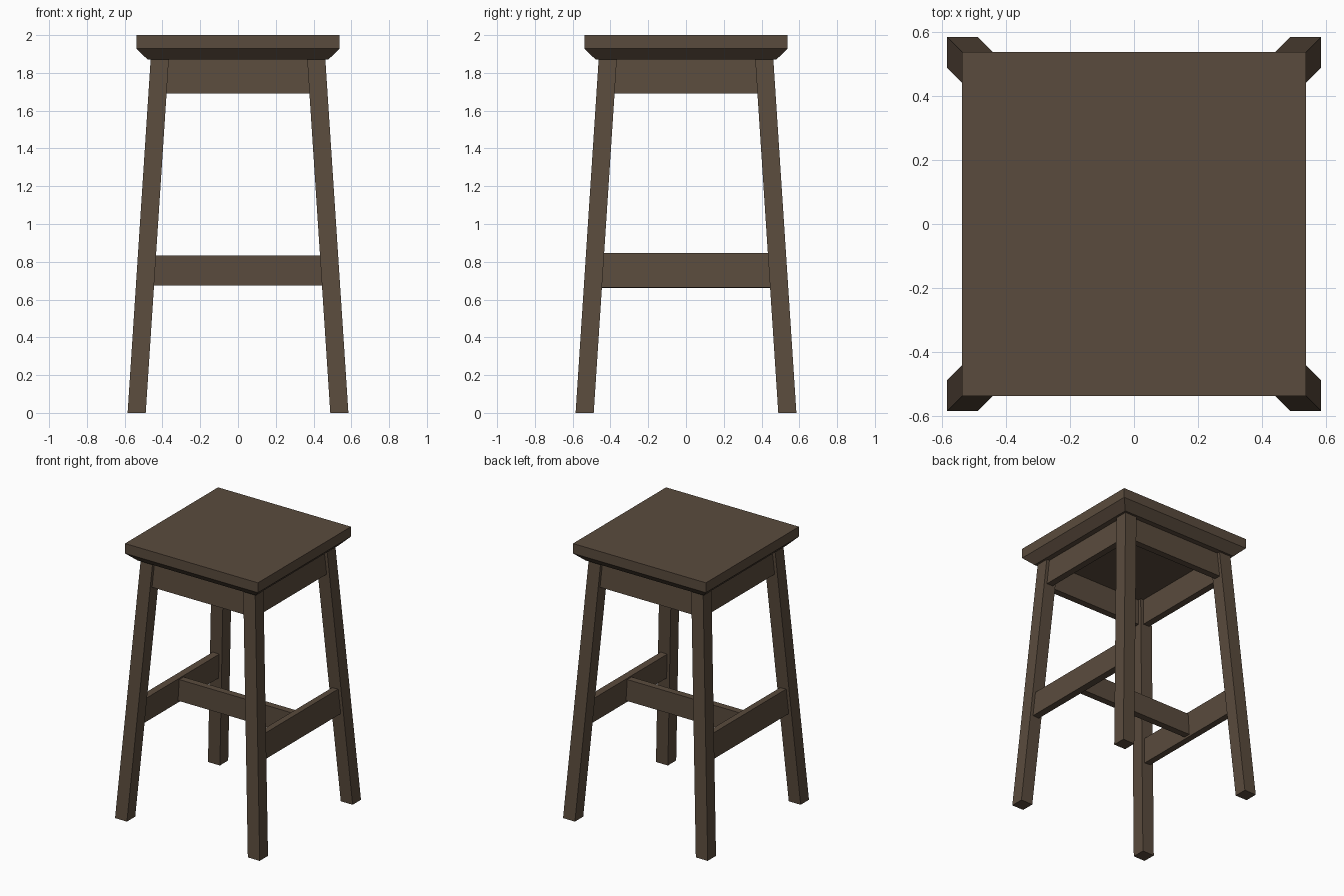
import bpy, bmesh, math

if "Cube" in bpy.data.objects:
    bpy.data.objects.remove(bpy.data.objects["Cube"])

wood = bpy.data.materials.new("dark brown wood")
wood.diffuse_color = (0.102, 0.0704, 0.0467, 1)
wood.use_nodes = True
wood.node_tree.nodes["Principled BSDF"].inputs["Base Color"].default_value = wood.diffuse_color

SLOPE = 0.122 / 1.87          # inward lean of the legs per unit of height


def loft(name, sections):
    """Solid through rectangles given as (x0, x1, y0, y1, z), bottom to top."""
    bm = bmesh.new()
    rings = [[bm.verts.new(p) for p in
              ((x0, y0, z), (x1, y0, z), (x1, y1, z), (x0, y1, z))]
             for x0, x1, y0, y1, z in sections]
    bm.faces.new(rings[0][::-1])
    bm.faces.new(rings[-1])
    for a, b in zip(rings, rings[1:]):
        for i in range(4):
            j = (i + 1) % 4
            bm.faces.new((a[i], a[j], b[j], b[i]))
    bmesh.ops.recalc_face_normals(bm, faces=bm.faces)
    me = bpy.data.meshes.new(name)
    bm.to_mesh(me)
    bm.free()
    me.materials.append(wood)
    ob = bpy.data.objects.new(name, me)
    bpy.context.collection.objects.link(ob)
    return ob


def leg_mid(z):
    return 0.5365 - SLOPE * z


# Seat slab with chamfered underside
loft("seat", [(-h, h, -h, h, z) for h, z in
              ((0.478, 1.87), (0.537, 1.928), (0.537, 2.0))])

# Four splayed legs
for sx, side in ((-1, "left"), (1, "right")):
    for sy, end in ((-1, "front"), (1, "back")):
        secs = []
        for z in (0, 1.87):
            c, w = leg_mid(z), 0.048
            secs.append((sx * c - w, sx * c + w, sy * c - w, sy * c + w, z))
        loft(f"{end}_{side}_leg", secs)

# Aprons under the seat, following the lean of the legs
for k, part in enumerate(("front", "right", "back", "left")):
    secs = []
    for z in (1.69, 1.87):
        c = leg_mid(z)
        secs.append((-c + 0.03, c - 0.03, -c - 0.025, -c + 0.025, z))
    loft(f"{part}_apron", secs).rotation_euler.z = k * math.pi / 2

# Side stretchers, tilted with the legs
for s, side in ((-1, "left"), (1, "right")):
    ob = loft(f"{side}_stretcher",
              [(-0.025, 0.025, -0.46, 0.46, z) for z in (-0.091, 0.091)])
    ob.location = (s * leg_mid(0.753), 0, 0.753)
    ob.rotation_euler.y = -s * math.atan(SLOPE)

# Middle stretcher joining the two sides
loft("middle_stretcher", [(-0.47, 0.47, -0.025, 0.025, z) for z in (0.675, 0.832)])
